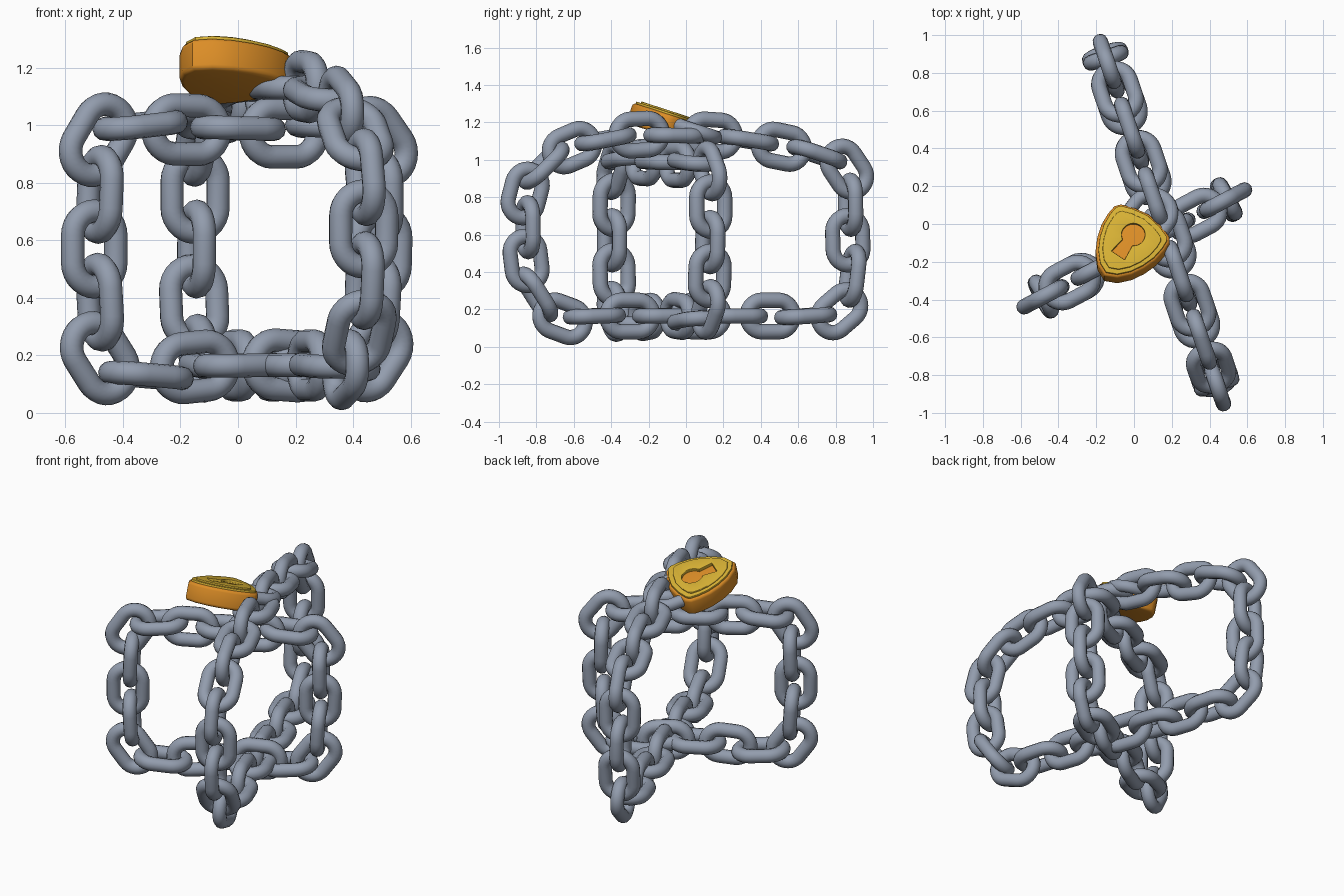
import bpy, bmesh, math
from mathutils import Vector, Matrix

if "Cube" in bpy.data.objects:
    bpy.data.objects.remove(bpy.data.objects["Cube"])


def material(name, rgb):
    m = bpy.data.materials.new(name)
    m.diffuse_color = (*rgb, 1)
    m.use_nodes = True
    m.node_tree.nodes["Principled BSDF"].inputs["Base Color"].default_value = m.diffuse_color
    return m


STEEL = material("steel grey", (0.29, 0.335, 0.42))
ORANGE = material("lock orange", (0.72, 0.27, 0.02))
YELLOW = material("plate yellow", (0.68, 0.44, 0.035))


def curve_mesh(name, loops, mat, cyclic=True, flat=False, extrude=0.0, bevel=0.0, res=4):
    """Turn 2D point loops into a tube (flat=False) or a filled prism (flat=True)."""
    cu = bpy.data.curves.new(name, 'CURVE')
    cu.dimensions = '2D' if flat else '3D'
    cu.fill_mode = 'BOTH' if flat else 'FULL'
    cu.extrude, cu.bevel_depth, cu.bevel_resolution = extrude, bevel, res
    for pts in loops:
        sp = cu.splines.new('POLY')
        sp.points.add(len(pts) - 1)
        for p, (x, y) in zip(sp.points, pts):
            p.co = (x, y, 0, 1)
        sp.use_cyclic_u = cyclic
    tmp = bpy.data.objects.new(name + "_tmp", cu)
    bpy.context.collection.objects.link(tmp)
    bpy.context.view_layer.update()
    dg = bpy.context.evaluated_depsgraph_get()
    me = bpy.data.meshes.new_from_object(tmp.evaluated_get(dg))
    bpy.data.objects.remove(tmp)
    bpy.data.curves.remove(cu)
    bm = bmesh.new()
    bm.from_mesh(me)
    bmesh.ops.remove_doubles(bm, verts=bm.verts, dist=0.0001)
    bmesh.ops.recalc_face_normals(bm, faces=bm.faces)
    for f in bm.faces:
        f.smooth = not flat
        f.material_index = 0
    bm.to_mesh(me)
    bm.free()
    me.name = name
    me.materials.clear()
    me.materials.append(mat)
    return me


def place(name, me, matrix):
    ob = bpy.data.objects.new(name, me)
    ob.matrix_world = matrix
    bpy.context.collection.objects.link(ob)
    return ob


def arc(cx, cy, r, a0, a1, n):
    return [(cx + r * math.cos(math.radians(a0 + (a1 - a0) * i / n)),
             cy + r * math.sin(math.radians(a0 + (a1 - a0) * i / n))) for i in range(n + 1)]


# One chain link, long along local x, wide along local y
HALF, RAD, TUBE = 0.047, 0.0845, 0.041
link = curve_mesh("chain_link", [arc(HALF, 0, RAD, -90, 90, 14) + arc(-HALF, 0, RAD, 90, 270, 14)],
                  STEEL, bevel=TUBE)


def chain(name, origin, run, path):
    """Closed vertical chain loop; path holds (distance along run, height) per link."""
    pts = [Vector(origin) + Vector(run) * k + Vector((0, 0, z)) for k, z in path]
    side = Vector(run).cross((0, 0, 1)).normalized()
    n = len(pts)
    for i, p in enumerate(pts):
        tan = (pts[(i + 1) % n] - pts[i - 1]).normalized()
        norm = side.cross(tan)
        wide = norm if i % 2 == 0 else side      # alternate links turn a quarter
        rot = Matrix((tan, wide, tan.cross(wide))).transposed().to_4x4()
        place(f"{name}_link_{i + 1}", link, Matrix.Translation(p) @ rot)


# Long loop, running front to back
chain("long_chain", (0.15, 0, 0), (-0.34, 1, 0), [
    (-0.66, 0.15), (-0.49, 0.165), (-0.30, 0.165), (-0.12, 0.165), (0.08, 0.165),
    (0.27, 0.165), (0.45, 0.165), (0.64, 0.165), (0.82, 0.19), (0.89, 0.38),
    (0.865, 0.57), (0.88, 0.76), (0.86, 0.95), (0.70, 1.03), (0.51, 1.07),
    (0.33, 1.105), (0.14, 1.13), (-0.06, 1.13), (-0.25, 1.135), (-0.43, 1.11),
    (-0.61, 1.065), (-0.76, 0.97), (-0.86, 0.82), (-0.845, 0.64), (-0.855, 0.46),
    (-0.80, 0.28)])

# Short loop, running left to right
chain("short_chain", (0, -0.13, 0), (1, 0.53, 0), [
    (-0.48, 0.19), (-0.32, 0.13), (-0.15, 0.16), (0.01, 0.165), (0.17, 0.165),
    (0.33, 0.14), (0.47, 0.20), (0.485, 0.38), (0.49, 0.56), (0.495, 0.75),
    (0.485, 0.94), (0.33, 0.99), (0.16, 0.975), (0.0, 0.99), (-0.18, 0.985),
    (-0.34, 1.0), (-0.485, 0.95), (-0.48, 0.76), (-0.50, 0.57), (-0.48, 0.385)])

# Padlock frame: local y points to the shackle, local z out of the keyhole face
LOCK = (Matrix.Translation((0.048, 0.015, 1.23)) @ Matrix.Rotation(math.radians(-18), 4, 'X')
        @ Matrix.Rotation(math.radians(-35), 4, 'Z'))
half = [(0.09, 0.03), (0.15, 0.008), (0.166, -0.012), (0.17, -0.06), (0.163, -0.13),
        (0.14, -0.20), (0.105, -0.265), (0.055, -0.32)]
shield = [(0, 0.045)] + half + [(0, -0.345)] + [(-x, y) for x, y in reversed(half)]


def outline(s):
    return [(x * s, -0.15 + (y + 0.15) * s) for x, y in shield]


keyhole = arc(0, -0.09, 0.066, -58, 238, 24) + [(-0.047, -0.235), (0.047, -0.235)]


def lock_part(name, loops, z0, z1, bevel, mat):
    me = curve_mesh(name, loops, mat, flat=True, extrude=(z1 - z0) / 2 - bevel, bevel=bevel, res=2)
    return place(name, me, LOCK @ Matrix.Translation((0, 0, (z0 + z1) / 2)))


parts = [
    lock_part("padlock_body", [outline(0.97)], -0.135, -0.02, 0.018, ORANGE),
    lock_part("padlock_rim_plate", [outline(0.97), keyhole], -0.024, -0.009, 0.003, YELLOW),
    lock_part("padlock_face_panel", [outline(0.82), keyhole], -0.014, 0.0, 0.004, YELLOW),
]

# Shackle hooked through the chains
hook = [(0.105, -0.03)] + arc(0, 0.08, 0.105, 0, 180, 18) + [(-0.105, -0.03)]
place("padlock_shackle", curve_mesh("padlock_shackle", [hook], STEEL, cyclic=False, bevel=0.037),
      LOCK @ Matrix.Translation((0, 0, -0.06)))

# Soft shading on the lock with crisp rims
bpy.ops.object.select_all(action='DESELECT')
for ob in parts:
    ob.select_set(True)
bpy.context.view_layer.objects.active = parts[0]
bpy.ops.object.shade_smooth_by_angle(angle=math.radians(35))
